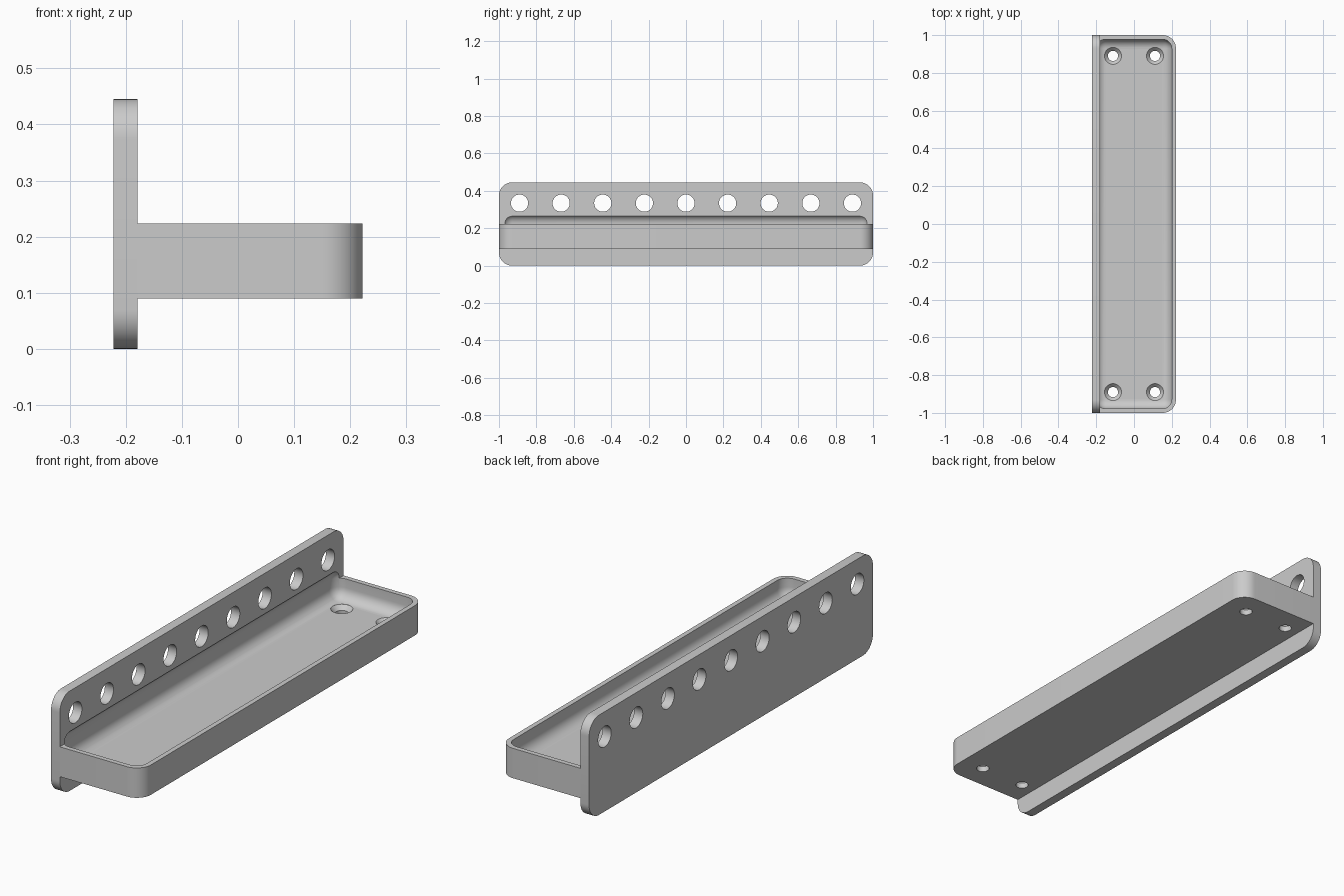
import bpy, bmesh, math
from mathutils import Vector, Matrix

cube = bpy.data.objects.get("Cube")
if cube:
    bpy.data.objects.remove(cube, do_unlink=True)

grey = bpy.data.materials.new("plain_grey")
grey.use_nodes = True
colour = (0.6, 0.6, 0.6, 1)
grey.diffuse_color = colour
grey.node_tree.nodes["Principled BSDF"].inputs["Base Color"].default_value = colour

# Main dimensions
PLATE_BACK, PLATE_FACE, FRONT = -0.222, -0.179, 0.222
BASE, FLOOR, RIM, TOP = 0.09, 0.134, 0.223, 0.445
PITCH = 0.2225


def finish(bm, name):
    bmesh.ops.recalc_face_normals(bm, faces=bm.faces)
    mesh = bpy.data.meshes.new(name)
    bm.to_mesh(mesh)
    bm.free()
    mesh.materials.append(grey)
    obj = bpy.data.objects.new(name, mesh)
    bpy.context.collection.objects.link(obj)
    return obj


def rounded_outline(corners, steps=12):
    """Corners are (u, v, radius), for right-angled outlines."""
    points = []
    for i, (u, v, r) in enumerate(corners):
        p = Vector((u, v))
        if r == 0:
            points.append(p)
            continue
        before = (Vector(corners[i - 1][:2]) - p).normalized()
        after = (Vector(corners[(i + 1) % len(corners)][:2]) - p).normalized()
        for k in range(steps + 1):
            a = math.pi / 2 * k / steps
            points.append(p + r * (before * (1 - math.sin(a)) + after * (1 - math.cos(a))))
    return points


def prism(name, points, place, direction):
    bm = bmesh.new()
    face = bm.faces.new([bm.verts.new(place(p)) for p in points])
    out = bmesh.ops.extrude_face_region(bm, geom=[face])
    verts = [g for g in out["geom"] if isinstance(g, bmesh.types.BMVert)]
    bmesh.ops.translate(bm, verts=verts, vec=direction)
    return finish(bm, name)


def turned(name, profile, matrix, sides=40):
    """Solid of revolution from (radius, height) pairs."""
    bm = bmesh.new()
    rings = [[bm.verts.new((r * math.cos(math.tau * i / sides),
                            r * math.sin(math.tau * i / sides), z))
              for i in range(sides)] for r, z in profile]
    for low, high in zip(rings, rings[1:]):
        for i in range(sides):
            j = (i + 1) % sides
            bm.faces.new((low[i], low[j], high[j], high[i]))
    bm.faces.new(rings[0][::-1])
    bm.faces.new(rings[-1])
    bm.transform(matrix)
    return finish(bm, name)


def rounded_box(name, low, high, radius):
    bm = bmesh.new()
    low, high = Vector(low), Vector(high)
    bmesh.ops.create_cube(bm, size=1)
    bm.transform(Matrix.Translation((low + high) / 2) @ Matrix.Diagonal((*(high - low), 1)))
    bmesh.ops.bevel(bm, geom=bm.edges[:], offset=radius, segments=8,
                    profile=0.5, affect='EDGES')
    return finish(bm, name)


def cut(target, cutter):
    cutter.hide_render = True
    mod = target.modifiers.new("cut", 'BOOLEAN')
    mod.operation, mod.solver, mod.object = 'DIFFERENCE', 'EXACT', cutter
    bpy.context.view_layer.objects.active = target
    bpy.ops.object.modifier_apply(modifier=mod.name)


# Upright plate and tray body
r = 0.07
plate = prism("back_plate",
              rounded_outline([(-1, 0, r), (1, 0, r), (1, TOP, r), (-1, TOP, r)]),
              lambda p: (PLATE_BACK, p.x, p.y), (PLATE_FACE - PLATE_BACK, 0, 0))
tray = prism("tray",
             rounded_outline([(PLATE_FACE, -1, 0), (FRONT, -1, r),
                              (FRONT, 1, r), (PLATE_FACE, 1, 0)]),
             lambda p: (p.x, p.y, BASE), (0, 0, RIM - BASE))

# Rounded hollow, which also bites slightly into the plate
hollow = rounded_box("hollow_cutter", (-0.2, -0.978, FLOOR), (0.2, 0.978, 0.274), 0.05)
cut(tray, hollow)
cut(plate, hollow)
cutters = [hollow]

# Row of holes through the plate
for i in range(-4, 5):
    place = Matrix.Translation((-0.2, i * PITCH, 0.334)) @ Matrix.Rotation(math.pi / 2, 4, 'Y')
    drill = turned("hole_cutter", [(0.046, -0.1), (0.046, 0.1)], place)
    cut(plate, drill)
    cutters.append(drill)

# Countersunk screw holes through the tray floor
for x in (-PITCH / 2, PITCH / 2):
    for y in (-4 * PITCH, 4 * PITCH):
        drill = turned("screw_cutter",
                       [(0.027, 0.05), (0.027, 0.115), (0.045, FLOOR), (0.045, 0.17)],
                       Matrix.Translation((x, y, 0)))
        cut(tray, drill)
        cutters.append(drill)

for cutter in cutters:
    bpy.data.objects.remove(cutter, do_unlink=True)

# Smooth curves, sharp edges
for obj in (plate, tray):
    bpy.ops.object.select_all(action='DESELECT')
    obj.select_set(True)
    bpy.context.view_layer.objects.active = obj
    bpy.ops.object.shade_smooth_by_angle(angle=math.radians(30))
